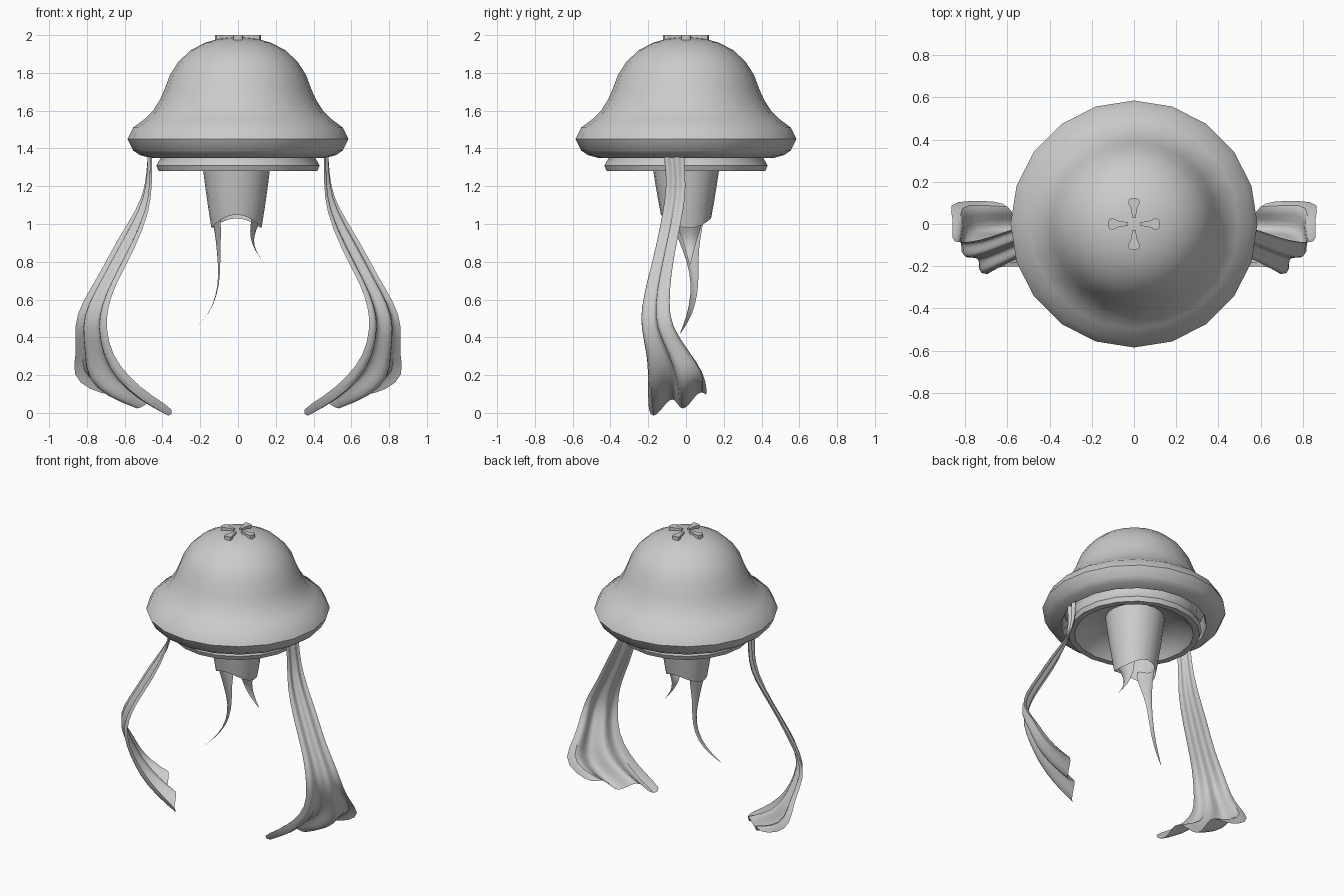
import bpy
from math import sin, cos, pi
from mathutils import Vector

if "Cube" in bpy.data.objects:
    bpy.data.objects.remove(bpy.data.objects["Cube"])

SIDES = 20


def make(name, verts, faces, angle=50):
    me = bpy.data.meshes.new(name)
    me.from_pydata(verts, [], faces)
    me.update()
    ob = bpy.data.objects.new(name, me)
    bpy.context.collection.objects.link(ob)
    bpy.ops.object.select_all(action='DESELECT')
    ob.select_set(True)
    bpy.context.view_layer.objects.active = ob
    bpy.ops.object.shade_smooth_by_angle(angle=angle * pi / 180)
    return ob


def grid_faces(rows, cols, closed):
    n = cols if closed else cols - 1
    return [(r * cols + c, r * cols + (c + 1) % cols,
             (r + 1) * cols + (c + 1) % cols, (r + 1) * cols + c)
            for r in range(rows - 1) for c in range(n)]


def lathe(name, profile, cap_top=False, cap_end=False):
    verts = [(r * cos(2 * pi * i / SIDES), r * sin(2 * pi * i / SIDES), z)
             for r, z in profile for i in range(SIDES)]
    faces = [f[::-1] for f in grid_faces(len(profile), SIDES, True)]
    if cap_top:
        faces.append(tuple(range(SIDES)))
    if cap_end:
        k = (len(profile) - 1) * SIDES
        faces.append(tuple(range(k + SIDES - 1, k - 1, -1)))
    return make(name, verts, faces)


# Bell: dome, flared brim and hollow underside
lathe("bell", [(.03, 1.987), (.10, 1.98), (.175, 1.96), (.25, 1.92), (.315, 1.86),
               (.36, 1.79), (.39, 1.71), (.415, 1.655), (.45, 1.60), (.495, 1.555),
               (.555, 1.51), (.585, 1.45), (.555, 1.39), (.52, 1.365), (.465, 1.35),
               (.455, 1.37), (.45, 1.45)], cap_top=True)

# Inner ring with concave underside
lathe("inner_ring", [(.45, 1.45), (.415, 1.42), (.41, 1.35), (.432, 1.31), (.42, 1.28),
                     (.38, 1.28), (.355, 1.31), (.30, 1.36), (.20, 1.395), (.10, 1.40)],
      cap_end=True)

# Four raised petals on the crown
verts, faces = [], []
outline = [(.03, .008), (.07, .014), (.10, .027), (.115, .024), (.122, .012)]
outline += [(r, -w) for r, w in reversed(outline)]
n = len(outline)
for k in range(4):
    c, s = cos(k * pi / 2), sin(k * pi / 2)
    b = len(verts)
    for z in (1.965, 2.0):
        verts += [(r * c - w * s, r * s + w * c, z) for r, w in outline]
    faces.append(tuple(b + n + i for i in reversed(range(n))))
    faces += [(b + (i + 1) % n, b + i, b + n + i, b + n + (i + 1) % n) for i in range(n)]
make("crown_petals", verts, faces, 30)

# Stem: open tube with a scalloped lower edge
verts = []
for j in range(5):
    t = j / 4
    for i in range(SIDES):
        a = 2 * pi * i / SIDES
        low = 1.05 - .07 * abs(cos(a)) ** 2 - .02 * max(0, sin(a))
        z = 1.40 + (low - 1.40) * t
        r = .19 - .045 * t - .012 * t * t
        verts.append((r * cos(a) - .008, r * sin(a), z))
make("stem", verts, [f[::-1] for f in grid_faces(5, SIDES, True)])


# Tapering tails hanging from the sides of the stem
def tail(name, side, rows):
    us = [-1, -.5, 0, .5, 1]
    verts = [(x - side * .45 * w * u * u, y + w * u, z + .5 * w * u * u)
             for x, y, z, w in rows for u in us]
    ob = make(name, verts, grid_faces(len(rows), 5, False), 80)
    ob.modifiers.new("smooth", 'SUBSURF').levels = 1


tail("long_tail", -1, [(-.148, 0, 1.05, .11), (-.122, .01, .94, .075), (-.112, .025, .84, .04),
                       (-.103, .045, .73, .022), (-.115, .045, .62, .018),
                       (-.16, .02, .51, .014), (-.25, -.03, .42, .002)])
tail("short_tail", 1, [(.138, 0, 1.05, .11), (.095, .015, .96, .07), (.082, .02, .91, .04),
                       (.095, .02, .85, .022), (.15, .02, .78, .002)])

# Ribbon arms: outer edge and inner edge paths, pleated between them
outer = [(.475, -.01, 1.42), (.48, -.01, 1.33), (.49, 0, 1.20), (.53, -.01, 1.085),
         (.65, -.05, .90), (.735, -.08, .73), (.83, -.09, .58), (.87, -.08, .46),
         (.85, .02, .32), (.885, .10, .20), (.79, .11, .12), (.65, .11, .085)]
inner = [(.455, -.12, 1.42), (.455, -.115, 1.33), (.455, -.10, 1.22), (.465, -.12, 1.07),
         (.545, -.16, .87), (.65, -.21, .68), (.69, -.235, .56), (.70, -.24, .45),
         (.67, -.205, .31), (.58, -.20, .19), (.46, -.20, .09), (.32, -.20, .01)]
cols = 10
verts = []
for k, (a, b) in enumerate(zip(outer, inner)):
    a, b = Vector(a), Vector(b)
    j, m = min(k + 1, len(outer) - 1), max(k - 1, 0)
    along = Vector(outer[j]) + Vector(inner[j]) - Vector(outer[m]) - Vector(inner[m])
    nrm = along.cross(b - a).normalized()
    amp = .11 * (b - a).length
    for i in range(cols):
        t = i / (cols - 1)
        verts.append(a.lerp(b, t) + nrm * amp * sin(2 * pi * 2 * t) * (1 if 0 < i < cols - 1 else 0))
arms = make("ribbon_arms", verts, grid_faces(len(outer), cols, False), 80)
arms.modifiers.new("mirror", 'MIRROR').use_mirror_merge = False
sub = arms.modifiers.new("smooth", 'SUBSURF')
sub.levels = sub.render_levels = 1
